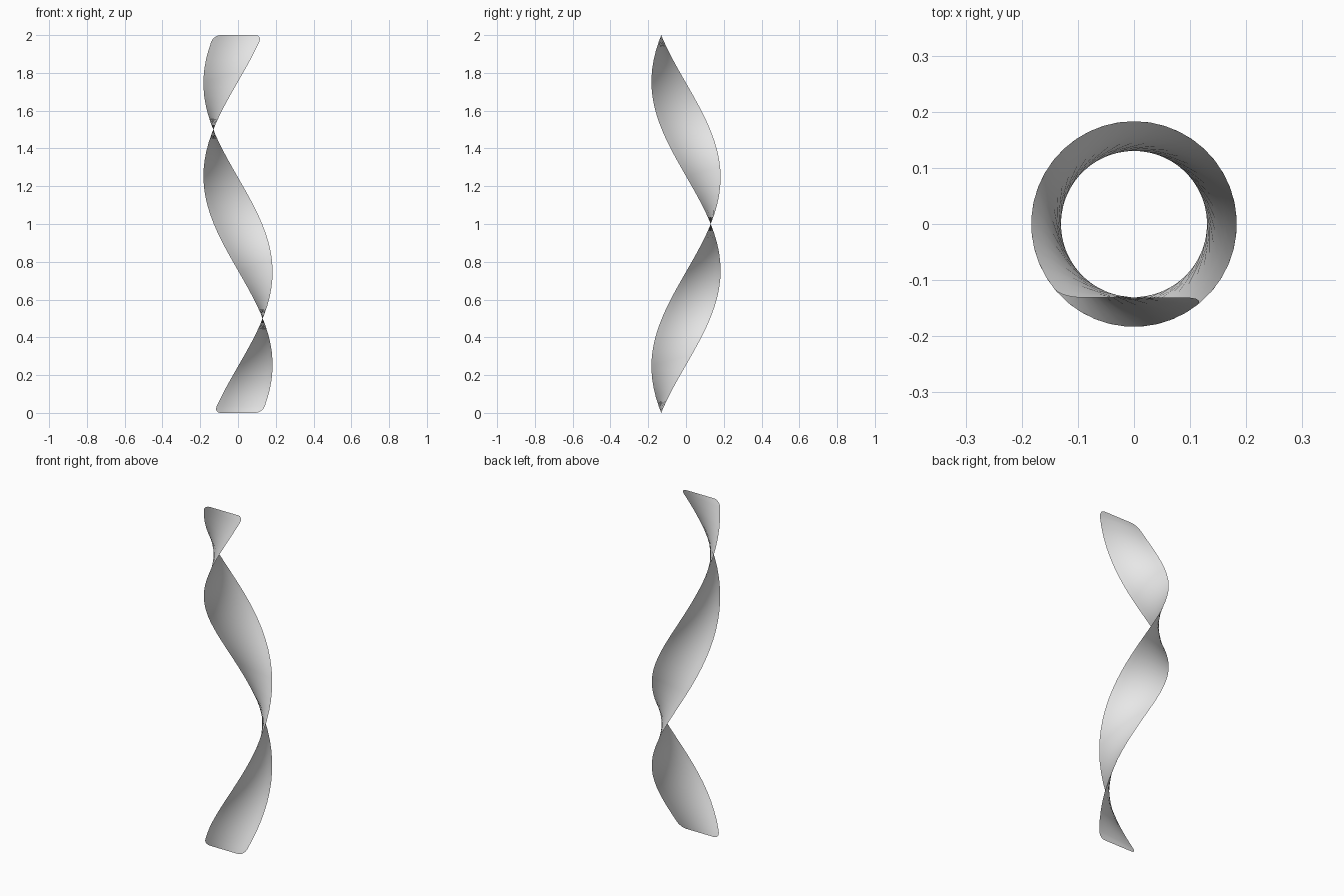
import bpy, bmesh, math

cube = bpy.data.objects.get("Cube")
if cube:
    bpy.data.objects.remove(cube)

HEIGHT = 2.0
OFFSET = 0.131      # distance of the ribbon from the twist axis
HALF_WIDTH = 0.128
CORNER = 0.035      # radius of the rounded ribbon corners
COLUMNS = 8
ROWS = 40
ARC_STEPS = 5

# Plain grey material
grey = bpy.data.materials.new("plain_grey")
grey.use_nodes = True
colour = (0.8, 0.8, 0.8, 1.0)
grey.diffuse_color = colour
grey.node_tree.nodes["Principled BSDF"].inputs["Base Color"].default_value = colour

# Ribbon profile: height and half width of each row, with rounded ends
arc = []
for i in range(ARC_STEPS + 1):
    a = math.pi / 2 * i / ARC_STEPS
    arc.append((CORNER * (1 - math.cos(a)), HALF_WIDTH - CORNER + CORNER * math.sin(a)))
span = HEIGHT - 2 * CORNER
middle = [(CORNER + span * i / ROWS, HALF_WIDTH) for i in range(1, ROWS)]
profile = arc + middle + [(HEIGHT - z, w) for z, w in reversed(arc)]


def twisted(u, z):
    """Turn a point of the flat ribbon once around the axis over its height."""
    t = 2 * math.pi * z / HEIGHT
    return (u * math.cos(t) + OFFSET * math.sin(t),
            u * math.sin(t) - OFFSET * math.cos(t), z)


# Twisted ribbon sheet
bm = bmesh.new()
rows = [[bm.verts.new(twisted(w * (2 * c / COLUMNS - 1), z)) for c in range(COLUMNS + 1)]
        for z, w in profile]
for low, high in zip(rows, rows[1:]):
    for c in range(COLUMNS):
        face = bm.faces.new((low[c], low[c + 1], high[c + 1], high[c]))
        face.smooth = True
mesh = bpy.data.meshes.new("twisted_ribbon")
bm.to_mesh(mesh)
bm.free()
mesh.materials.append(grey)
ribbon = bpy.data.objects.new("twisted_ribbon", mesh)
bpy.context.collection.objects.link(ribbon)
